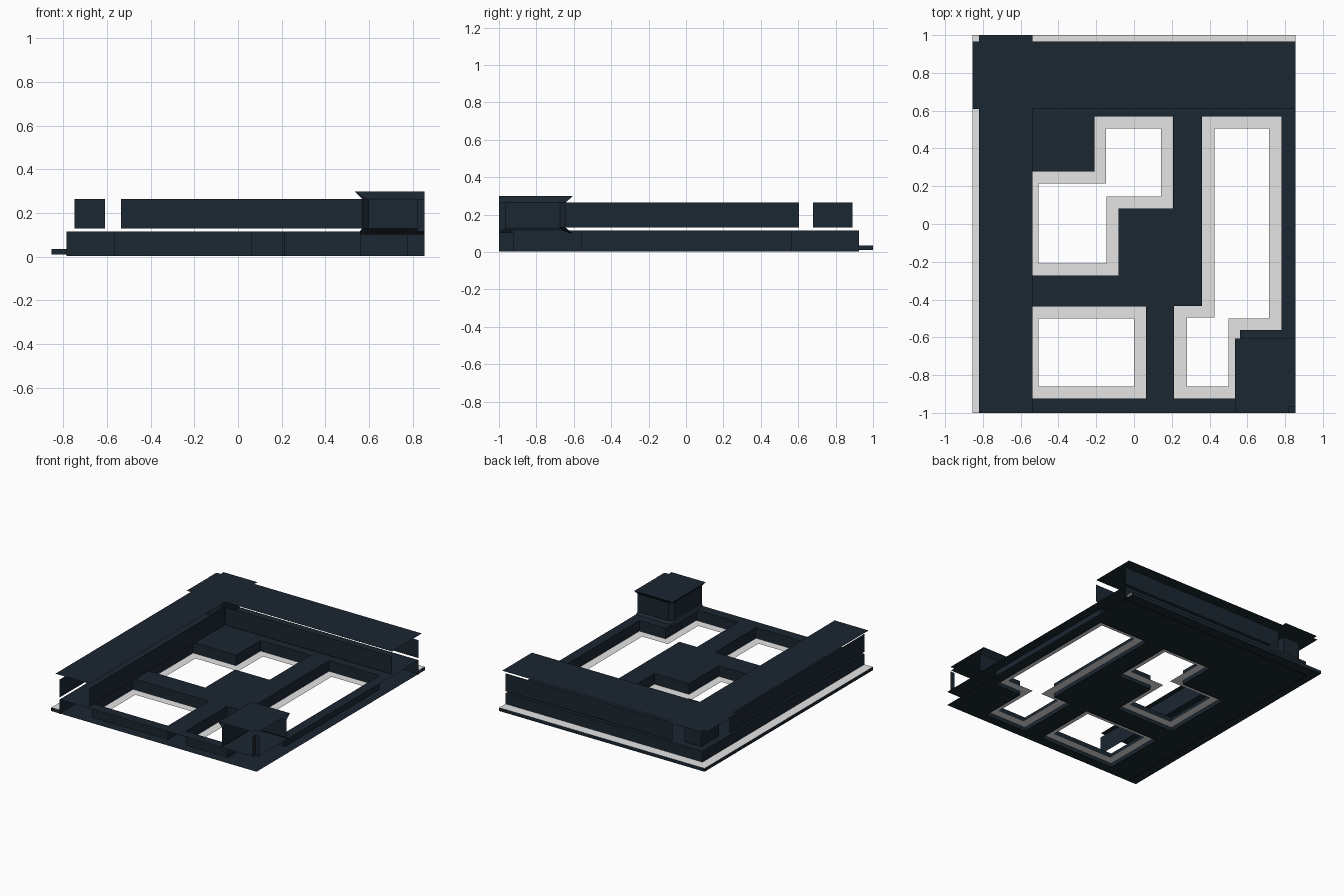
import bpy
import bmesh

cube = bpy.data.objects.get("Cube")
if cube:
    bpy.data.objects.remove(cube, do_unlink=True)


def material(name, rgb):
    mat = bpy.data.materials.new(name)
    mat.use_nodes = True
    colour = (*rgb, 1)
    mat.diffuse_color = colour
    mat.node_tree.nodes["Principled BSDF"].inputs["Base Color"].default_value = colour
    return mat


DARK = material("dark slate", (0.011, 0.020, 0.031))
GREY = material("pale grey", (0.78, 0.78, 0.78))

X, Y = 0.855, 1.0            # half extents of the tile
WEST, NORTH = -0.785, 0.925  # outer walls
FULL = (-X, X, -Y, Y)
FOOTPRINT = (WEST, X, -Y, NORTH)
PAVEMENT_Z, EAVES_Z = 0.035, 0.30

# Courtyard openings, each rectangle as x0, x1, y0, y1
COURTS = [
    (-0.147, 0.143, 0.145, 0.505), (-0.505, -0.145, -0.21, 0.215),
    (-0.505, 0.0, -0.86, -0.50),
    (0.425, 0.715, -0.50, 0.505), (0.28, 0.50, -0.86, -0.495),
]


def grow(r, d):
    return (r[0] - d, r[1] + d, r[2] - d, r[3] + d)


# The same openings at the building walls, round a strip of pavement
WIDE_COURTS = [grow(r, 0.063) for r in COURTS]
WIDE_COURTS[3] = (0.36, 0.78, -0.56, 0.568)
WIDE_COURTS[4] = (0.213, 0.562, -0.925, -0.435)


def inside(x, y, rects):
    return any(r[0] < x < r[1] and r[2] < y < r[3] for r in rects)


def finish(bm, name, mat):
    mesh = bpy.data.meshes.new(name)
    bm.to_mesh(mesh)
    bm.free()
    mesh.materials.append(mat)
    obj = bpy.data.objects.new(name, mesh)
    bpy.context.collection.objects.link(obj)
    return obj


def sheet(solid, holes, z):
    """Flat sheet covering the solid rectangles minus the holes."""
    rects = solid + holes
    xs = sorted({v for r in rects for v in r[:2]})
    ys = sorted({v for r in rects for v in r[2:]})
    bm = bmesh.new()
    grid = {(x, y): bm.verts.new((x, y, z)) for x in xs for y in ys}
    for x0, x1 in zip(xs, xs[1:]):
        for y0, y1 in zip(ys, ys[1:]):
            cx, cy = (x0 + x1) / 2, (y0 + y1) / 2
            if inside(cx, cy, solid) and not inside(cx, cy, holes):
                bm.faces.new([grid[p] for p in ((x0, y0), (x1, y0), (x1, y1), (x0, y1))])
    bmesh.ops.delete(bm, geom=[v for v in bm.verts if not v.link_faces], context='VERTS')
    return bm


def drop_edges(bm, z, skip):
    """Extrude the border down to z, except edges where skip is true."""
    edges = [e for e in bm.edges if e.is_boundary
             and not skip((e.verts[0].co + e.verts[1].co) / 2)]
    new = bmesh.ops.extrude_edge_only(bm, edges=edges)["geom"]
    for v in new:
        if isinstance(v, bmesh.types.BMVert):
            v.co.z = z


def wall(name, rings):
    """Open wall lofted through rings of points, given as (z, path)."""
    bm = bmesh.new()
    rows = [[bm.verts.new((x, y, z)) for x, y in path] for z, path in rings]
    for low, high in zip(rows, rows[1:]):
        for i in range(len(low) - 1):
            bm.faces.new((low[i], low[i + 1], high[i + 1], high[i]))
    return finish(bm, name, DARK)


# Lower storey: roof with courtyards, two open sides
bm = sheet([FOOTPRINT], WIDE_COURTS, 0.115)
drop_edges(bm, 0.004, lambda c: c.x > X - 0.001 or c.y < 0.001 - Y)
finish(bm, "lower_storey", DARK)

# Floor of the whole tile
bm = sheet([FULL], WIDE_COURTS, 0.01)
bmesh.ops.reverse_faces(bm, faces=bm.faces[:])
finish(bm, "floor", DARK)

# Pavements round the outside and in the courtyards, with outer kerb
finish(sheet([FULL], [FOOTPRINT], PAVEMENT_Z), "street_pavement", GREY)
finish(sheet(WIDE_COURTS, COURTS, PAVEMENT_Z), "courtyard_pavement", GREY)
KERB = [(-X, -Y), (-X, Y), (X, Y)]
wall("kerb", [(0.01, KERB), (PAVEMENT_Z, KERB)])

# Upper storey walls, standing just clear of the lower roof
UPPER = {
    "side_inner_wall": [(-0.535, -Y), (-0.535, 0.605)],
    "side_outer_wall": [(WEST, 0.605), (WEST, -Y)],
    "back_inner_wall": [(-0.535, 0.608), (X, 0.608)],
    "back_outer_wall": [(X, NORTH), (-0.535, NORTH)],
    "corner_pillar": [(-0.61, 0.89), (-0.75, 0.89), (-0.75, 0.68),
                      (-0.61, 0.68), (-0.61, 0.89)],
}
for name, path in UPPER.items():
    wall(name, [(0.13, path), (0.265, path)])

# Upper roof: two crossing strips, raised just clear of the walls
finish(sheet([(-0.82, -0.538, -Y, Y), (-X, X, 0.61, 0.965)], [], EAVES_Z),
       "upper_roof", DARK)


# Corner tower with bevelled corner, spread foot and flared eaves
def tower_path(x, y, bevel):
    return [(X, y), (x + bevel, y), (x, y - bevel), (x, -Y)]


wall("tower_wall", [(0.103, tower_path(0.55, -0.61, 0.03)),
                    (0.13, tower_path(0.568, -0.643, 0.03)),
                    (0.265, tower_path(0.568, -0.643, 0.03)),
                    (EAVES_Z, tower_path(0.535, -0.605, 0.002))])
finish(sheet([(0.535, 0.82, -Y, -0.605), (0.535, X, -0.965, -0.605)], [], EAVES_Z),
       "tower_roof", DARK)
POST = [(0.82, -Y), (0.82, -0.965), (X, -0.965)]
wall("tower_corner_post", [(0.115, POST), (0.265, POST)])
